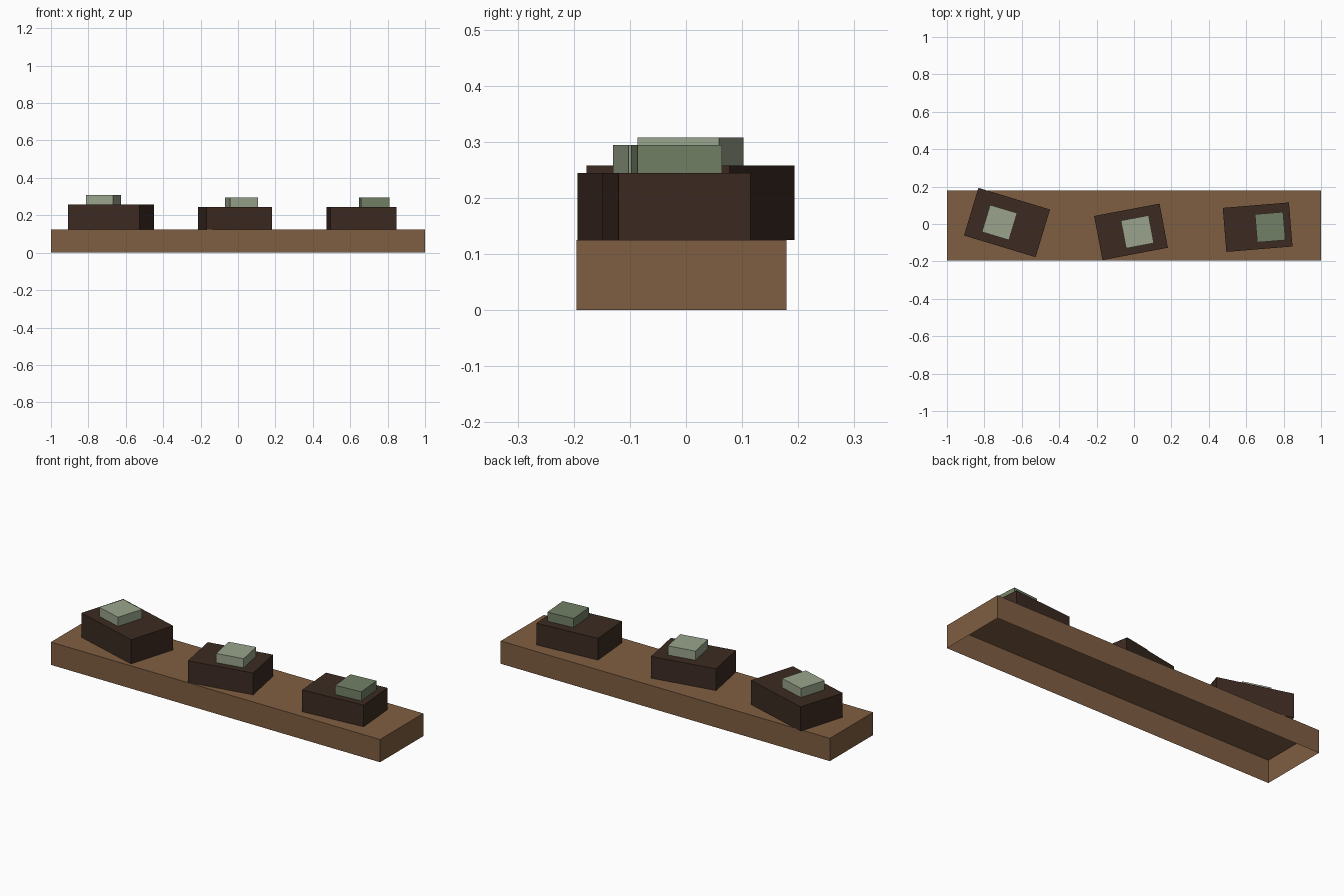
import bpy, bmesh
from math import radians
from mathutils import Matrix

old = bpy.data.objects.get("Cube")
if old:
    bpy.data.objects.remove(old, do_unlink=True)


def make_material(name, rgb):
    mat = bpy.data.materials.new(name)
    mat.use_nodes = True
    mat.diffuse_color = (*rgb, 1)
    mat.node_tree.nodes["Principled BSDF"].inputs["Base Color"].default_value = (*rgb, 1)
    return mat


wood = make_material("warm brown", (0.216, 0.112, 0.054))
dark = make_material("dark brown", (0.045, 0.024, 0.016))
pale = make_material("pale sage", (0.32, 0.37, 0.265))
moss = make_material("moss green", (0.17, 0.216, 0.135))


def open_box(name, centre, size, bottom, top, turn, mat):
    """Box turned about z, with no face underneath."""
    bm = bmesh.new()
    bmesh.ops.create_cube(bm, size=1)
    under = [f for f in bm.faces if f.normal.z < -0.5]
    bmesh.ops.delete(bm, geom=under, context='FACES_ONLY')
    place = (Matrix.Translation((*centre, (bottom + top) / 2))
             @ Matrix.Rotation(radians(turn), 4, 'Z')
             @ Matrix.Diagonal((*size, top - bottom, 1)))
    bm.transform(place)
    mesh = bpy.data.meshes.new(name)
    bm.to_mesh(mesh)
    bm.free()
    mesh.materials.append(mat)
    obj = bpy.data.objects.new(name, mesh)
    bpy.context.collection.objects.link(obj)


# Long plank, hollow underneath
DECK = 0.125
open_box("plank", (0, -0.008), (2, 0.375), 0, DECK, 0, wood)

# Turned blocks, each carrying a small square cap
stacks = [
    # side, block centre, block size, block top, cap x, cap top, turn, cap colour
    ("right", (-0.679, 0.008), (0.40, 0.266), 0.258, -0.719, 0.308, -16.8, pale),
    ("middle", (-0.016, -0.042), (0.356, 0.24), 0.244, 0.018, 0.294, 10.7, pale),
    ("left", (0.661, -0.017), (0.355, 0.236), 0.244, 0.728, 0.294, 4.7, moss),
]
for side, centre, size, top, cap_x, cap_top, turn, colour in stacks:
    open_box(side + "_block", centre, size, DECK, top, turn, dark)
    open_box(side + "_cap", (cap_x, centre[1]), (0.151, 0.151), top, cap_top, turn, colour)
